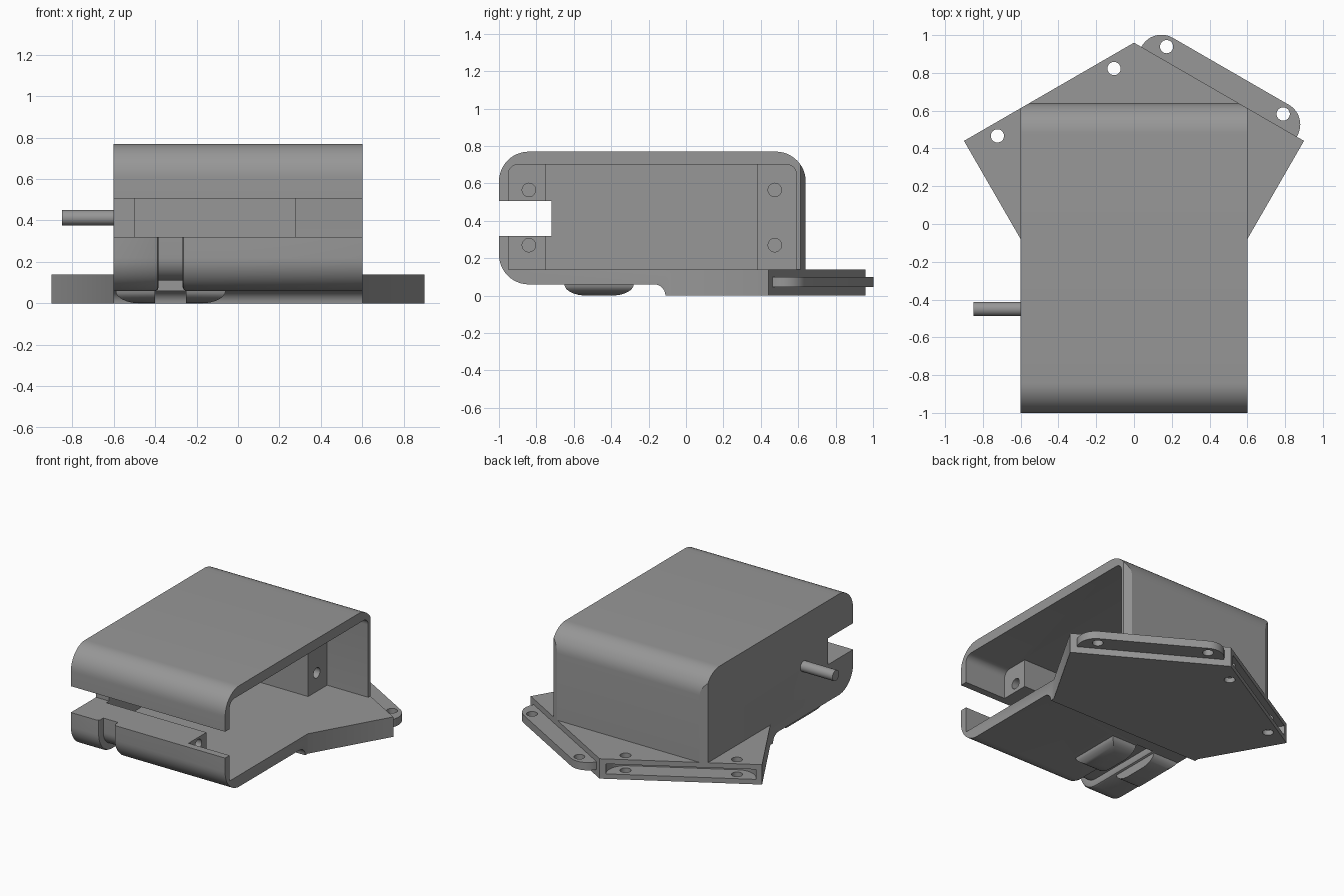
import bpy, bmesh, math
from mathutils import Vector, Matrix

if "Cube" in bpy.data.objects:
    bpy.data.objects.remove(bpy.data.objects["Cube"])

grey = bpy.data.materials.new("grey plastic")
grey.diffuse_color = (0.31, 0.31, 0.31, 1)
grey.use_nodes = True
grey.node_tree.nodes["Principled BSDF"].inputs["Base Color"].default_value = grey.diffuse_color


def finish(name, bm):
    bmesh.ops.recalc_face_normals(bm, faces=bm.faces)
    me = bpy.data.meshes.new(name)
    bm.to_mesh(me)
    bm.free()
    ob = bpy.data.objects.new(name, me)
    me.materials.append(grey)
    bpy.context.collection.objects.link(ob)
    return ob


def loft(name, rings):
    """Closed solid through matching rings of 3D points."""
    bm = bmesh.new()
    rows = [[bm.verts.new(p) for p in r] for r in rings]
    for a, b in zip(rows, rows[1:]):
        for i in range(len(a)):
            j = (i + 1) % len(a)
            bm.faces.new((a[i], a[j], b[j], b[i]))
    bm.faces.new(rows[0])
    bm.faces.new(rows[-1])
    return finish(name, bm)


def side_prism(name, pts, x0, x1):
    return loft(name, [[(x, y, z) for y, z in pts] for x in (x0, x1)])


def plan_prism(name, pts, z0, z1):
    return loft(name, [[(x, y, z) for x, y in pts] for z in (z0, z1)])


def box(name, x0, x1, y0, y1, z0, z1):
    return side_prism(name, [(y0, z0), (y1, z0), (y1, z1), (y0, z1)], x0, x1)


def arc(cx, cy, r, a0, a1, n=12):
    return [(cx + r * math.cos(math.radians(a0 + (a1 - a0) * i / n)),
             cy + r * math.sin(math.radians(a0 + (a1 - a0) * i / n))) for i in range(n + 1)]


def cylinder(name, r, p, q, n=32, tip=None):
    p, q = Vector(p), Vector(q)
    bm = bmesh.new()
    rot = Vector((0, 0, 1)).rotation_difference(q - p).to_matrix().to_4x4()
    bmesh.ops.create_cone(bm, cap_ends=True, segments=n, radius1=r, radius2=r, depth=(q - p).length,
                          matrix=Matrix.Translation((p + q) / 2) @ rot)
    return finish(name, bm)


def combine(target, other, op):
    bpy.context.view_layer.objects.active = target
    m = target.modifiers.new("join", 'BOOLEAN')
    m.operation, m.solver, m.object = op, 'EXACT', other
    bpy.ops.object.modifier_apply(modifier=m.name)
    bpy.data.objects.remove(other)


# Shell: side profile with rounded corners and a concave step under the floor
R = 0.16
profile = (arc(-0.84, 0.22, R, 180, 270) + arc(-0.17, 0, 0.06, 90, 0, 8) + [(0.64, 0)]
           + arc(0.48, 0.61, R, 0, 90) + arc(-0.84, 0.61, R, 90, 180))
shell = side_prism("housing", profile, -0.6, 0.6)

# Trim the rear corners to the base outline
outline = [(0, 0.96), (0.9, 0.44), (0.9, -1.1), (-0.9, -1.1), (-0.9, 0.44)]
combine(shell, plan_prism("trim", outline, -0.1, 0.9), 'INTERSECT')

# Cavity, open on the right side
cavity = ([(-0.95, 0.14), (0.59, 0.14)] + arc(0.54, 0.65, 0.05, 0, 90, 6)
          + arc(-0.90, 0.65, 0.05, 90, 180, 6))
combine(shell, side_prism("cavity", cavity, -0.5, 0.7), 'DIFFERENCE')

# Screw posts along the front and rear of the cavity
for y0, y1 in ((-0.96, -0.75), (0.38, 0.60)):
    combine(shell, box("post", -0.55, 0.28, y0, y1, 0.13, 0.71), 'UNION')

# Five-sided base plate
base = [(0, 0.96), (0.9, 0.44), (0.6, -0.08), (-0.6, -0.08), (-0.9, 0.44)]
combine(shell, plan_prism("base", base, 0, 0.14), 'UNION')

# Cable clamp foot under the floor, flared outward toward the top
rings = []
for i in range(9):
    a = math.radians(90 * i / 8)
    f, z = 0.12 * (1 - math.sin(a)), 0.06 * (1 - math.cos(a))
    w, d = 0.145 + 0.12 - f, 0.065 + 0.12 - f
    rings.append([(-0.325 + sx * w, -0.465 + sy * d, z)
                  for sx, sy in ((-1, -1), (1, -1), (1, 1), (-1, 1))])
rings.append([(x, y, 0.09) for x, y, z in rings[-1]])
combine(shell, loft("foot", rings), 'UNION')

# Cable groove running down the front and under the floor
path = ([((-1, 0.40), 180)] + [(p, 180 + 90 * i / 12) for i, p in
        enumerate(arc(-0.84, 0.22, R, 180, 270))] + [((-0.27, 0.06), 270)])
section = [(-0.075, -0.12), (-0.075, 0), (-0.063, 0.006), (-0.058, 0.018), (-0.058, 0.05),
           (0.058, 0.05), (0.058, 0.018), (0.063, 0.006), (0.075, 0), (0.075, -0.12)]
rings = [[(-0.325 + u, y - v * math.cos(math.radians(a)), z - v * math.sin(math.radians(a)))
          for u, v in section] for (y, z), a in path]
combine(shell, loft("groove", rings), 'DIFFERENCE')

# Front opening
combine(shell, box("opening", -0.7, 0.7, -1.1, -0.72, 0.32, 0.505), 'DIFFERENCE')

# Screw holes in the posts
for y in (-0.84, 0.475):
    for z in (0.565, 0.27):
        combine(shell, cylinder("screw_hole", 0.036, (-0.1, y, z), (0.4, y, z)), 'DIFFERENCE')

# Hinge tab (right) and matching slot (left) along the rear edges
E = math.radians(30)


def along_edge(pts, side):
    """(distance along edge, outward offset) to plan coordinates."""
    return [(side * (u * math.cos(E) + v * math.sin(E)),
             0.96 - u * math.sin(E) + v * math.cos(E)) for u, v in pts]


tab = (arc(0.165, 0.005, 0.12, 180, 90) + arc(0.875, 0.005, 0.12, 90, 0)
       + [(0.995, -0.04), (0.045, -0.04)])
combine(shell, plan_prism("tab", along_edge(tab, 1), 0.045, 0.10), 'UNION')
slot = (arc(0.165, -0.01, 0.125, 180, 270) + arc(0.875, -0.01, 0.125, 270, 360)
        + [(1.0, 0.05), (0.04, 0.05)])
combine(shell, plan_prism("slot", along_edge(slot, -1), 0.035, 0.105), 'DIFFERENCE')
for side, v in ((1, 0.068), (-1, -0.066)):
    for x, y in along_edge([(0.16, v), (0.873, v)], side):
        combine(shell, cylinder("pin_hole", 0.035, (x, y, -0.1), (x, y, 0.3)), 'DIFFERENCE')

# Peg on the left wall
peg = cylinder("peg", 0.037, (-0.85, -0.45, 0.413), (-0.58, -0.45, 0.413))

for ob in (shell, peg):
    bpy.ops.object.select_all(action='DESELECT')
    ob.select_set(True)
    bpy.context.view_layer.objects.active = ob
    bpy.ops.object.shade_smooth_by_angle(angle=math.radians(30))
